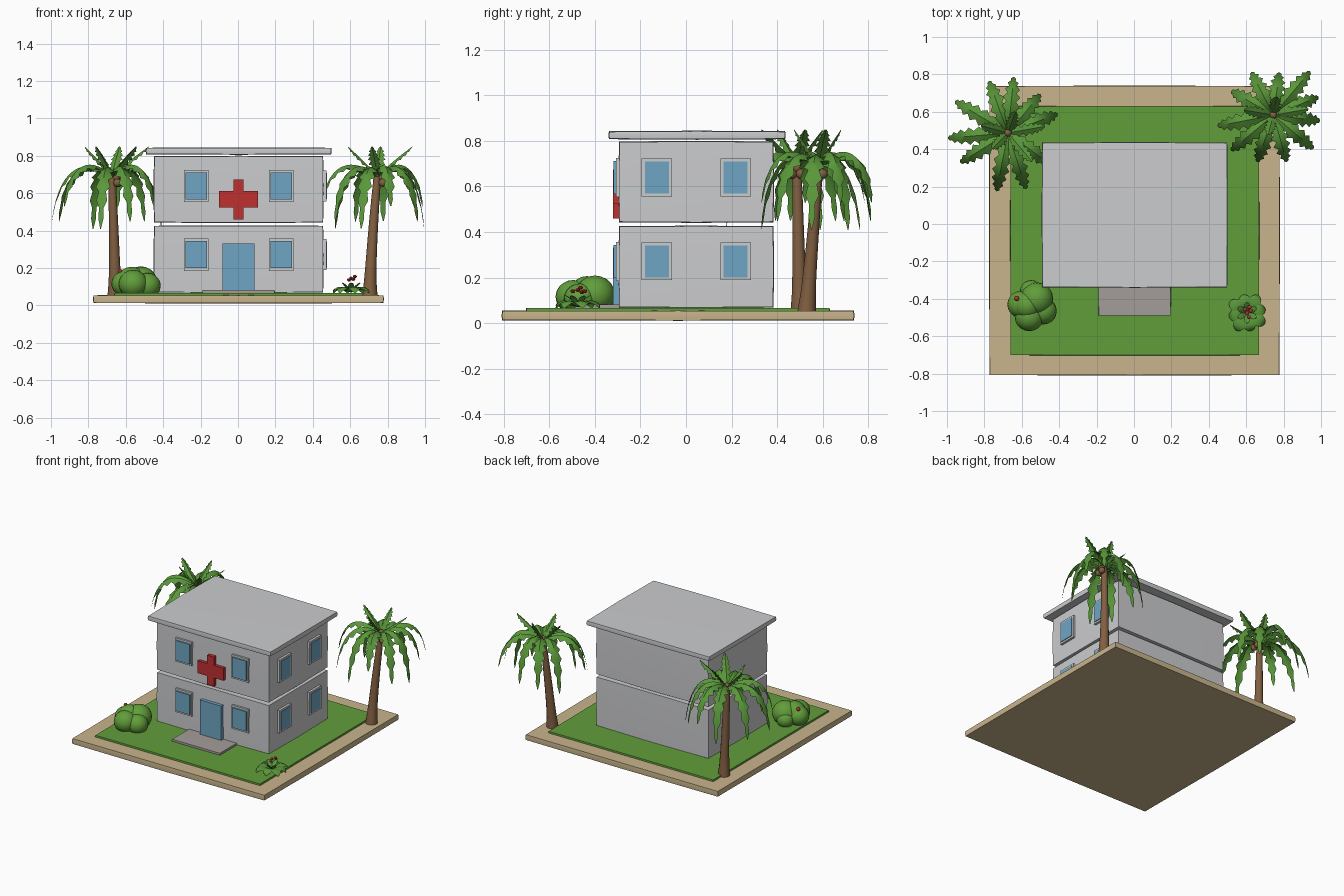
import bpy, bmesh, math
from mathutils import Vector, Matrix

if "Cube" in bpy.data.objects:
    bpy.data.objects.remove(bpy.data.objects["Cube"])


def mat(name, *rgb):
    m = bpy.data.materials.new(name)
    m.diffuse_color = (*rgb, 1)
    m.use_nodes = True
    m.node_tree.nodes["Principled BSDF"].inputs["Base Color"].default_value = m.diffuse_color
    return m


WALL = mat("light grey wall", .60, .605, .62)
SAND = mat("sand paving", .58, .46, .265)
GRASS = mat("grass green", .12, .34, .043)
LEAF = mat("leaf green", .10, .31, .042)
GLASS = mat("blue glass", .16, .375, .55)
RED = mat("red", .52, .03, .03)
BARK = mat("bark brown", .22, .115, .053)
STEP = mat("step grey", .37, .34, .325)


def finish(name, bm, m):
    me = bpy.data.meshes.new(name)
    bm.to_mesh(me)
    bm.free()
    me.materials.append(m)
    ob = bpy.data.objects.new(name, me)
    bpy.context.collection.objects.link(ob)
    return ob


def box(name, x0, x1, y0, y1, z0, z1, m, bow=0.0):
    """Box between limits; bow makes the faces swell gently towards their middles."""
    bm = bmesh.new()
    bmesh.ops.create_cube(bm, size=2)
    if bow:
        bmesh.ops.subdivide_edges(bm, edges=bm.edges[:], cuts=1, use_grid_fill=True)
    half = ((x1 - x0) / 2, (y1 - y0) / 2, (z1 - z0) / 2)
    mid = ((x1 + x0) / 2, (y1 + y0) / 2, (z1 + z0) / 2)
    for v in bm.verts:
        c = v.co.copy()
        for i in range(3):
            others = sum(c[j] ** 2 for j in range(3) if j != i) / 2
            v.co[i] = mid[i] + c[i] * (half[i] - bow * others)
    return finish(name, bm, m)


def ball(bm, centre, r, squash=1.0, seg=16):
    bmesh.ops.create_uvsphere(bm, u_segments=seg, v_segments=seg // 2, radius=r,
        matrix=Matrix.Translation(centre) @ Matrix.Diagonal((1, 1, squash, 1)))


def leaf(bm, o, deg, length, rise, drop, w, n=14, saw=.55, fold=.6):
    """Folded arching leaf with an optional saw-toothed edge."""
    a = math.radians(deg)
    d = Vector((math.cos(a), math.sin(a), 0))
    s = Vector((-d.y, d.x, 0))
    prev = None
    for i in range(n + 1):
        t = i / n
        mid = Vector(o) + d * length * math.sin(1.35 * t) / math.sin(1.35)
        mid.z += rise * t - drop * t * t
        h = max(.002, w * math.sin(math.pi * t ** .75) ** .7 if t < 1 else 0)
        if i % 2 == 0:
            h = max(.002, h * saw)
        row = [bm.verts.new(mid + s * h * k - Vector((0, 0, fold * h * abs(k))))
               for k in (-1, 0, 1)]
        if prev:
            for k in (0, 1):
                bm.faces.new((prev[k], row[k], row[k + 1], prev[k + 1]))
        prev = row


def palm(name, base, top, fronds, upright):
    # trunk: lofted rings, flared at the foot
    bm = bmesh.new()
    prev, n, rows = None, 12, 9
    for i in range(rows + 1):
        t = i / rows
        p = Vector(base).lerp(Vector(top), t)
        p.x = base[0] + (top[0] - base[0]) * t ** 1.4
        r = .020 + .012 * (1 - t) + .009 * (1 - t) ** 8
        ring = [bm.verts.new(p + Vector((r * math.cos(k * math.tau / n),
                                         r * math.sin(k * math.tau / n), 0))) for k in range(n)]
        if prev:
            for k in range(n):
                bm.faces.new((prev[k], prev[(k + 1) % n], ring[(k + 1) % n], ring[k]))
        else:
            bm.faces.new(ring[::-1])
        prev = ring
    bm.faces.new(prev)
    ball(bm, (top[0], top[1], top[2] + .012), .02)
    finish(name + "_trunk", bm, BARK)
    # coconuts under the crown
    bm = bmesh.new()
    for dx, dy, dz in ((.03, -.022, -.035), (.035, .018, -.035), (.022, 0, -.008)):
        ball(bm, (top[0] + dx, top[1] + dy, top[2] + dz), .022)
    finish(name + "_coconuts", bm, BARK)
    # drooping fronds and short upright ones
    bm = bmesh.new()
    for i, (deg, length) in enumerate(fronds):
        leaf(bm, top, deg, length, .36, (.60, .52, .64)[i % 3], .048)
    for deg, length in upright:
        leaf(bm, top, deg, length, .27, .11, .034)
    finish(name + "_fronds", bm, LEAF)


# ground
box("paving", -.775, .78, -.81, .74, .01, .056, SAND, .004)
box("lawn", -.662, .67, -.703, .632, .045, .068, GRASS, .003)
box("front_step", -.19, .197, -.49, -.29, .06, .083, STEP, .002)

# building
box("ground_floor", -.452, .458, -.297, .387, .066, .428, WALL, .005)
box("upper_floor", -.452, .458, -.297, .387, .440, .800, WALL, .005)
box("roof", -.494, .501, -.341, .438, .805, .845, WALL, .005)
box("door", -.083, .088, -.320, -.29, .08, .332, GLASS)

# red cross sign: twelve-sided outline, extruded
bm = bmesh.new()
cx, cz = .003, .567
quad = [(.027, .107), (.027, .045), (.104, .045)]
outline = []
for sx, sz in ((1, 1), (1, -1), (-1, -1), (-1, 1)):
    q = quad if sx * sz > 0 else quad[::-1]
    outline += [(cx + sx * a, cz + sz * b) for a, b in q]
f = bm.faces.new([bm.verts.new((a, -.320, b)) for a, b in outline])
ext = bmesh.ops.extrude_face_region(bm, geom=[f])
bmesh.ops.translate(bm, vec=(0, .026, 0),
                    verts=[v for v in ext["geom"] if isinstance(v, bmesh.types.BMVert)])
bmesh.ops.recalc_face_normals(bm, faces=bm.faces[:])
finish("cross_sign", bm, RED)

# windows on the front and right walls, two storeys
for floor, z in (("lower", .271), ("upper", .639)):
    for side, c in (("left", -.224), ("right", .231)):
        box(f"front_{floor}_{side}_frame", c - .066, c + .066, -.308, -.29, z - .086, z + .086, WALL)
        box(f"front_{floor}_{side}_glass", c - .057, c + .057, -.318, -.30, z - .072, z + .072, GLASS)
    for side, c in (("front", -.128), ("back", .218)):
        box(f"side_{floor}_{side}_frame", .45, .472, c - .067, c + .067, z - .083, z + .083, WALL)
        box(f"side_{floor}_{side}_glass", .46, .477, c - .053, c + .053, z - .070, z + .070, GLASS)

# palms
palm("left_palm", (-.657, .50, .05), (-.674, .487, .69),
     [(185, .322), (212, .30), (259, .318), (288, .315), (323, .28),
      (21, .285), (50, .27), (84, .30), (110, .295), (149, .33)],
     [(225, .12), (310, .20), (70, .12), (10, .20), (165, .15)])
palm("right_palm", (.705, .53, .05), (.745, .582, .69),
     [(117, .258), (50, .305), (353, .252), (320, .28), (286, .26),
      (251, .265), (220, .295), (191, .305), (150, .26), (82, .23), (22, .26)],
     [(255, .11), (10, .19), (170, .16), (80, .10)])

# bush
bm = bmesh.new()
for x, y, z, r in ((-.52, -.40, .125, .088), (-.605, -.43, .115, .072), (-.56, -.495, .115, .078),
                   (-.485, -.465, .105, .072), (-.55, -.36, .10, .06), (-.57, -.435, .135, .075)):
    ball(bm, (x, y, z), r, .95, 20)
finish("bush", bm, GRASS)
bm = bmesh.new()
ball(bm, (-.627, -.398, .18), .013)
finish("bush_flower", bm, RED)

# small flowering plant
bm = bmesh.new()
o = (.605, -.475, .07)
for i in range(8):
    leaf(bm, o, i * 45 + 12, .112 if i % 2 else .10, .12, .125, .036, n=8, saw=1, fold=.25)
for i in range(6):
    leaf(bm, o, i * 60 + 30, .058, .12, .07, .016, n=6, saw=1, fold=.3)
finish("plant_leaves", bm, LEAF)
bm = bmesh.new()
for dx, dy, dz in ((0, 0, .075), (.02, .012, .085), (.008, -.022, .07), (-.012, .018, .066), (.012, .03, .07)):
    ball(bm, (o[0] + dx, o[1] + dy, o[2] + dz), .011, .8, 10)
finish("plant_flowers", bm, RED)

# soft shading that keeps hard edges
for ob in bpy.context.collection.objects:
    ob.select_set(True)
    bpy.context.view_layer.objects.active = ob
bpy.ops.object.shade_smooth_by_angle(angle=math.radians(35))
